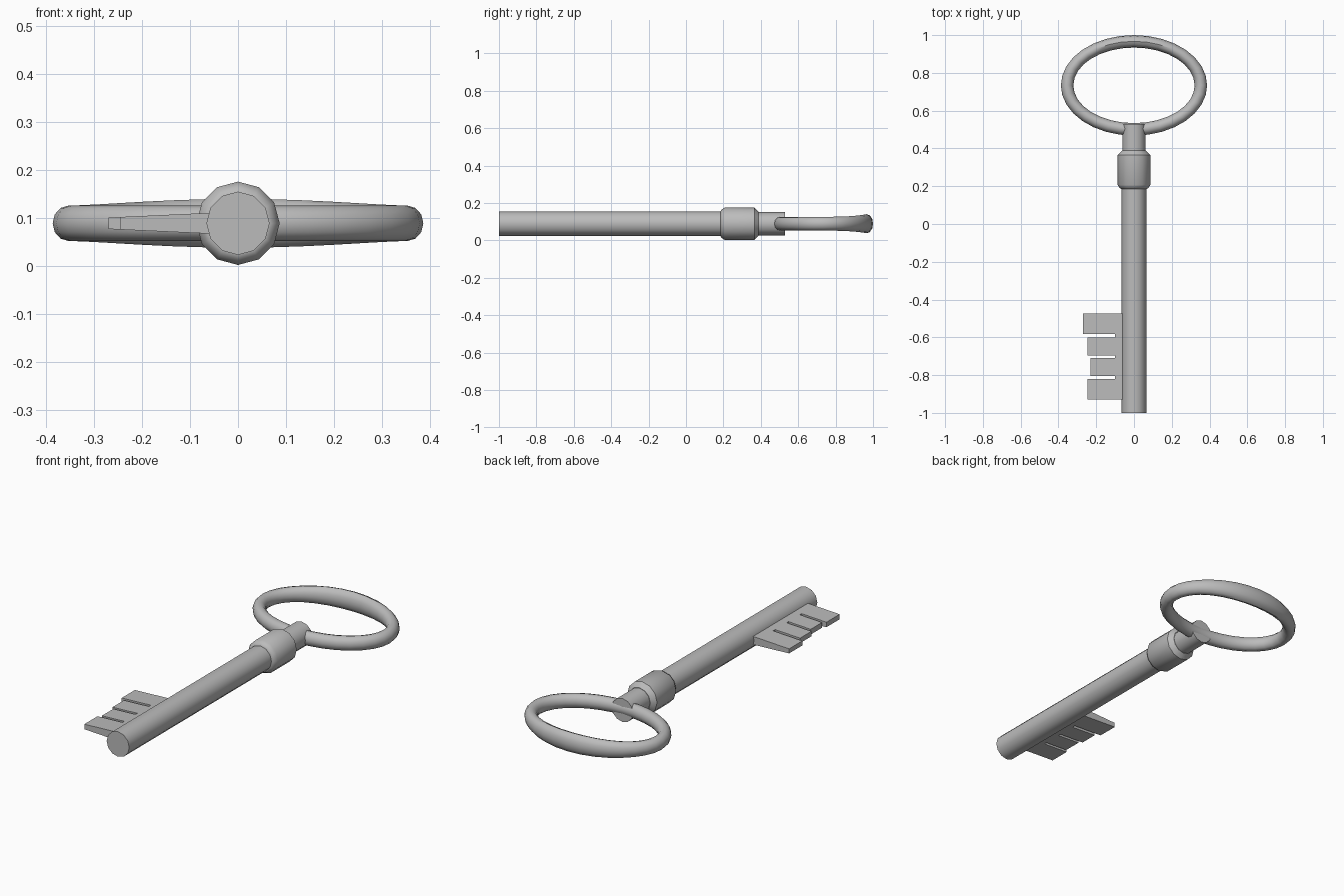
import bpy, bmesh
from math import sin, cos, pi

cube = bpy.data.objects.get("Cube")
if cube:
    bpy.data.objects.remove(cube, do_unlink=True)

AXIS_Z = 0.089

metal = bpy.data.materials.new("grey metal")
metal.use_nodes = True
grey = (0.5, 0.5, 0.5, 1)
metal.diffuse_color = grey
metal.node_tree.nodes["Principled BSDF"].inputs["Base Color"].default_value = grey


def finish(name, bm, smooth=True):
    bmesh.ops.recalc_face_normals(bm, faces=bm.faces)
    mesh = bpy.data.meshes.new(name)
    bm.to_mesh(mesh)
    bm.free()
    mesh.materials.append(metal)
    ob = bpy.data.objects.new(name, mesh)
    bpy.context.collection.objects.link(ob)
    if smooth:
        bpy.ops.object.select_all(action='DESELECT')
        ob.select_set(True)
        bpy.context.view_layer.objects.active = ob
        bpy.ops.object.shade_smooth_by_angle(angle=0.7)
    return ob


def bridge(bm, a, b):
    n = len(a)
    for i in range(n):
        j = (i + 1) % n
        bm.faces.new((a[i], a[j], b[j], b[i]))


def turned(name, profile, sides=12):
    """Turn (radius, y) points about the key's long axis."""
    bm = bmesh.new()
    rings = [[bm.verts.new((r * sin(2 * pi * i / sides), y,
                            AXIS_Z + r * cos(2 * pi * i / sides)))
              for i in range(sides)] for r, y in profile]
    for a, b in zip(rings, rings[1:]):
        bridge(bm, a, b)
    bm.faces.new(rings[0])
    bm.faces.new(rings[-1])
    return finish(name, bm)


# Shaft, collar and neck
turned("shaft", [(0.066, -1), (0.066, 0.25)])
turned("collar", [(0.066, 0.185), (0.076, 0.19), (0.087, 0.208),
                  (0.087, 0.365), (0.064, 0.388)])
turned("neck", [(0.062, 0.35), (0.062, 0.53)])

# Oval bow, its tube swelling in height toward the back
bm = bmesh.new()
loops = []
for i in range(32):
    u = 2 * pi * i / 32
    swell = max(0, sin(u)) ** 3
    half_z = 0.037 + 0.014 * swell
    half_w = 0.033
    loop = []
    for j in range(12):
        v = 2 * pi * j / 12
        off = half_w * cos(v)
        loop.append(bm.verts.new(((0.354 + off) * cos(u),
                                  0.734 + (0.233 + off) * sin(u),
                                  AXIS_Z + half_z * sin(v))))
    loops.append(loop)
for i, loop in enumerate(loops):
    bridge(bm, loop, loops[(i + 1) % len(loops)])
finish("bow", bm)

# Bit: a tapering blade with four teeth
teeth = [(-0.93, -0.82, -0.245), (-0.805, -0.71, -0.23),
         (-0.695, -0.60, -0.245), (-0.583, -0.473, -0.27)]
ROOT, SLOT = -0.04, -0.10
outline = [(ROOT, teeth[0][0])]
for k, (y0, y1, tip) in enumerate(teeth):
    if k:
        outline.append((SLOT, y0))
    outline += [(tip, y0), (tip, y1)]
    if k < len(teeth) - 1:
        outline.append((SLOT, y1))
outline.append((ROOT, teeth[-1][1]))


def half_thickness(x):
    return 0.0235 + 0.046 * (x + 0.02)


bm = bmesh.new()
top = [bm.verts.new((x, y, AXIS_Z + half_thickness(x))) for x, y in outline]
low = [bm.verts.new((x, y, AXIS_Z - half_thickness(x))) for x, y in outline]
bridge(bm, top, low)
bm.faces.new(top)
bm.faces.new(low)
bmesh.ops.triangulate(bm, faces=[f for f in bm.faces if len(f.verts) > 4])
finish("bit", bm, smooth=False)
